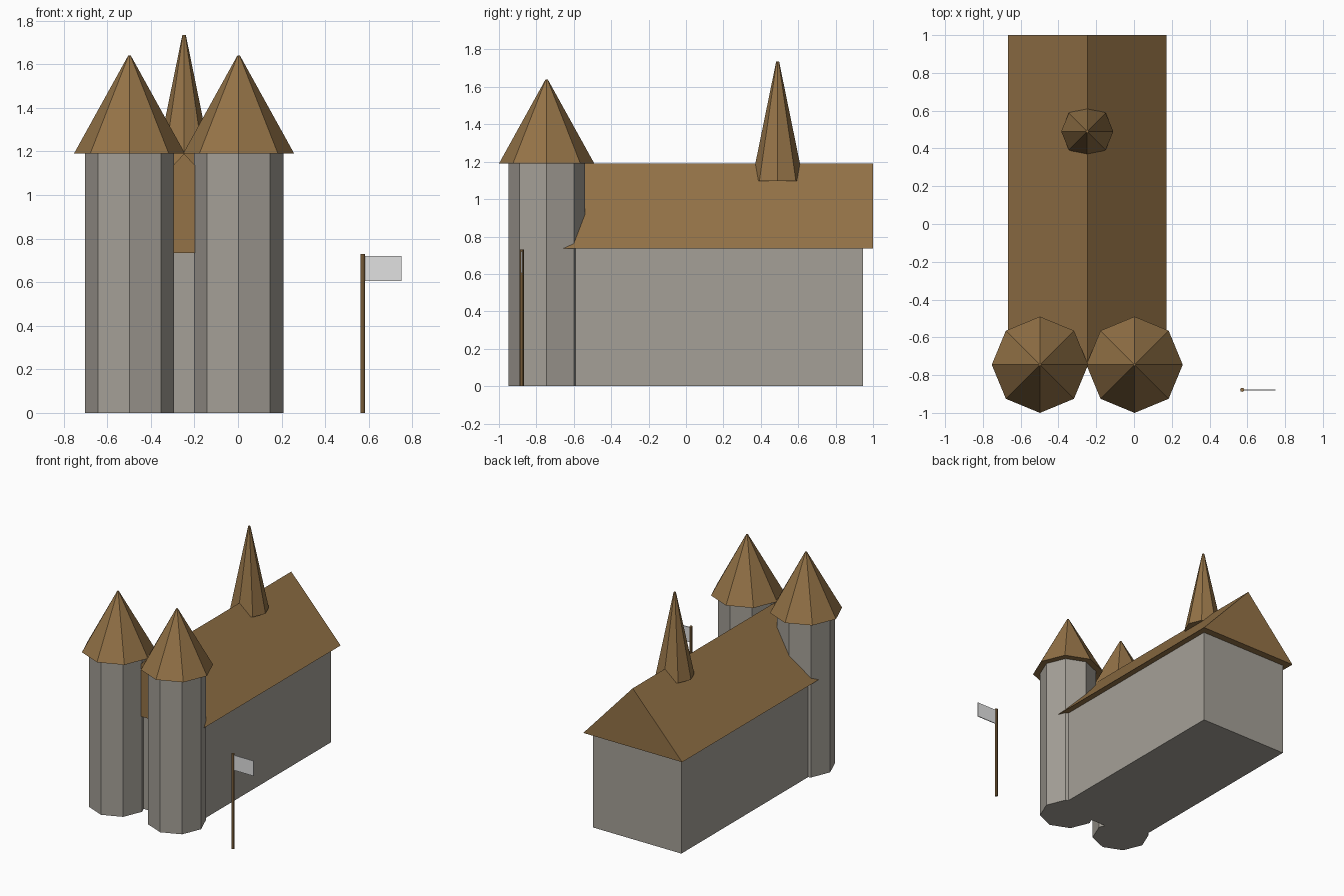
import bpy, bmesh, math
from mathutils import Matrix

if "Cube" in bpy.data.objects:
    bpy.data.objects.remove(bpy.data.objects["Cube"])


def material(name, rgb):
    m = bpy.data.materials.new(name)
    m.diffuse_color = (*rgb, 1)
    m.use_nodes = True
    m.node_tree.nodes["Principled BSDF"].inputs["Base Color"].default_value = m.diffuse_color
    return m


STONE = material("grey_stone", (0.376, 0.352, 0.312))
WOOD = material("brown_wood", (0.296, 0.171, 0.063))
CLOTH = material("pale_cloth", (0.75, 0.75, 0.75))


def finish(bm, name, mat):
    bmesh.ops.recalc_face_normals(bm, faces=bm.faces)
    me = bpy.data.meshes.new(name)
    bm.to_mesh(me)
    bm.free()
    me.materials.append(mat)
    bpy.context.collection.objects.link(bpy.data.objects.new(name, me))


def prism(name, mat, x, y, z0, z1, r0, r1, sides=8):
    """Upright cylinder or cone with a vertex on the +x axis."""
    bm = bmesh.new()
    bmesh.ops.create_cone(bm, cap_ends=True, segments=sides,
                          radius1=r0, radius2=r1, depth=z1 - z0)
    # put a vertex on the x axis
    v = bm.verts[:][0].co
    bm.transform(Matrix.Rotation(-math.atan2(v.y, v.x), 4, 'Z'))
    bm.transform(Matrix.Translation((x, y, (z0 + z1) / 2)))
    finish(bm, name, mat)


def extrude_profile(name, mat, points, y0, y1):
    """Profile in x/z, extruded along y."""
    bm = bmesh.new()
    face = bm.faces.new([bm.verts.new((x, y0, z)) for x, z in points])
    ext = bmesh.ops.extrude_face_region(bm, geom=[face])
    verts = [g for g in ext["geom"] if isinstance(g, bmesh.types.BMVert)]
    bmesh.ops.translate(bm, verts=verts, vec=(0, y1 - y0, 0))
    finish(bm, name, mat)


def box(name, mat, x0, x1, y0, y1, z0, z1):
    extrude_profile(name, mat, [(x0, z0), (x1, z0), (x1, z1), (x0, z1)], y0, y1)


CX, EAVE, RIDGE = -0.2475, 0.735, 1.19

# Main hall and its gabled roof
box("hall", STONE, CX - 0.375, CX + 0.375, -0.70, 0.945, 0, EAVE)
extrude_profile("hall_roof", WOOD,
                [(CX - 0.42, EAVE), (CX + 0.42, EAVE), (CX, RIDGE)], -0.755, 1.0)

# Twin front towers with pointed roofs
for side, dx in (("left", -0.2505), ("right", 0.2505)):
    prism(side + "_tower", STONE, CX + dx, -0.745, 0, 1.19, 0.205, 0.205)
    prism(side + "_tower_roof", WOOD, CX + dx, -0.745, 1.19, 1.64, 0.255, 0.006)

# Slim spire on the ridge
prism("spire", WOOD, CX, 0.49, 1.098, 1.735, 0.138, 0.008)

# Flagpole and flag
prism("flagpole", WOOD, 0.573, -0.878, 0, 0.73, 0.011, 0.011)
box("flag", CLOTH, 0.573, 0.75, -0.881, -0.875, 0.605, 0.72)
